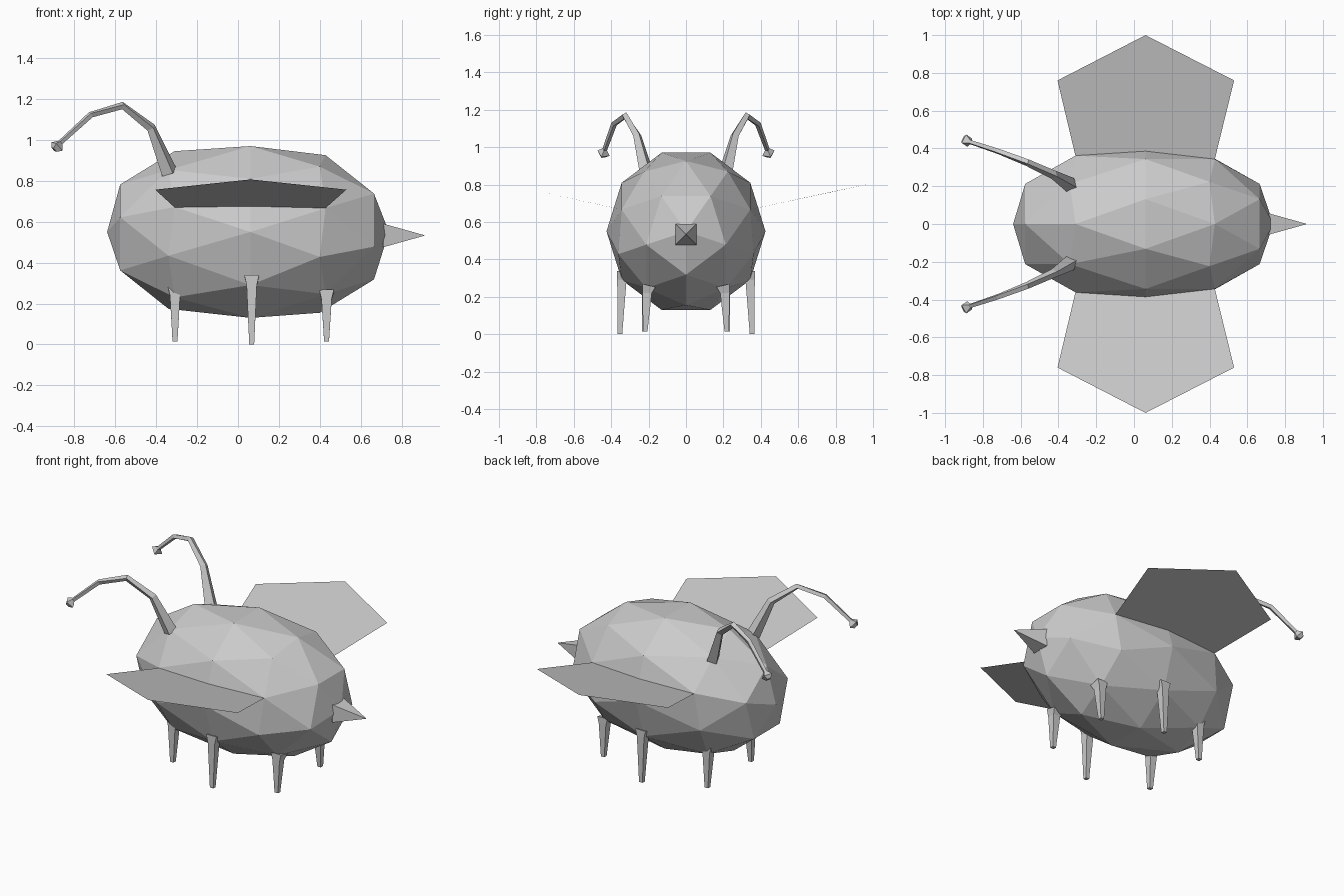
import bpy, bmesh, math
from mathutils import Vector

if "Cube" in bpy.data.objects:
    bpy.data.objects.remove(bpy.data.objects["Cube"])

grey = bpy.data.materials.new("light grey")
grey.diffuse_color = (0.6, 0.6, 0.6, 1)
grey.use_nodes = True
grey.node_tree.nodes["Principled BSDF"].inputs["Base Color"].default_value = grey.diffuse_color


def add_object(name, bm):
    bmesh.ops.recalc_face_normals(bm, faces=bm.faces[:])
    mesh = bpy.data.meshes.new(name)
    bm.to_mesh(mesh)
    bm.free()
    mesh.materials.append(grey)
    obj = bpy.data.objects.new(name, mesh)
    bpy.context.collection.objects.link(obj)
    return obj


def loft(name, path, radii, twist=45):
    """Four-sided tube along a path, with one radius per point."""
    bm = bmesh.new()
    pts = [Vector(p) for p in path]
    rings = []
    for i, p in enumerate(pts):
        t = (pts[min(i + 1, len(pts) - 1)] - pts[max(i - 1, 0)]).normalized()
        ref = Vector((0, 1, 0))
        u = (ref - t * ref.dot(t)).normalized()
        v = t.cross(u)
        ring = []
        for k in range(4):
            a = math.radians(twist + 90 * k)
            ring.append(bm.verts.new(p + (u * math.cos(a) + v * math.sin(a)) * radii[i]))
        rings.append(ring)
    for a, b in zip(rings, rings[1:]):
        for k in range(4):
            bm.faces.new((a[k], a[(k + 1) % 4], b[(k + 1) % 4], b[k]))
    bm.faces.new(rings[0])
    bm.faces.new(rings[-1])
    return add_object(name, bm)


# Body: faceted ball lying along x, its vertex rings spaced by hand
RINGS = {-1.0: -0.64, -0.851: -0.576, -0.526: -0.34, -0.447: -0.31, 0.0: 0.061,
         0.447: 0.40, 0.526: 0.428, 0.851: 0.665, 1.0: 0.738}
bm = bmesh.new()
bmesh.ops.create_icosphere(bm, subdivisions=2, radius=1)
for v in bm.verts:
    x, y, z = v.co
    ring = min(RINGS, key=lambda r: abs(r - z))
    v.co = (RINGS[ring], y * 0.425, 0.55 - x * 0.4416)
add_object("body", bm)

# Stinger: pyramid with a tucked-in base
root2 = math.sqrt(2)
loft("stinger", [(0.68, 0, 0.533), (0.712, 0, 0.533), (0.912, 0, 0.533)],
     [0.03 * root2, 0.057 * root2, 0.0015])

for side, label in ((1, "left"), (-1, "right")):
    # Wing: thin five-sided sheet
    bm = bmesh.new()
    outline = [(-0.31, 0.361, 0.67), (0.428, 0.344, 0.667), (0.53, 0.76, 0.757),
               (0.061, 1.0, 0.807), (-0.405, 0.76, 0.757)]
    face = bm.faces.new([bm.verts.new((x, side * y, z)) for x, y, z in outline])
    wing = add_object(label + "_wing", bm)
    if wing.data.polygons[0].normal.z < 0:
        wing.data.flip_normals()

    # Antenna: tapering bent stalk with a knob
    path = [(-0.335, 0.205, 0.84), (-0.425, 0.26, 1.06), (-0.565, 0.325, 1.168),
            (-0.72, 0.385, 1.123), (-0.868, 0.434, 0.988), (-0.885, 0.441, 0.968),
            (-0.9, 0.446, 0.953)]
    loft(label + "_antenna", [(x, side * y, z) for x, y, z in path],
         [0.042, 0.024, 0.019, 0.016, 0.013, 0.036, 0.018], 45 + side * 25)

    # Legs: tapered pegs with a flared top
    for name, x, y, top, foot in (("front", -0.308, 0.212, 0.28, 0.015),
                                  ("middle", 0.067, 0.343, 0.33, 0.0),
                                  ("rear", 0.433, 0.208, 0.26, 0.015)):
        loft(f"{label}_{name}_leg",
             [(x, side * (y - 0.01), top), (x, side * y, top - 0.04),
              (x, side * (y + 0.01), foot)],
             [0.036 * root2, 0.025 * root2, 0.012 * root2])
